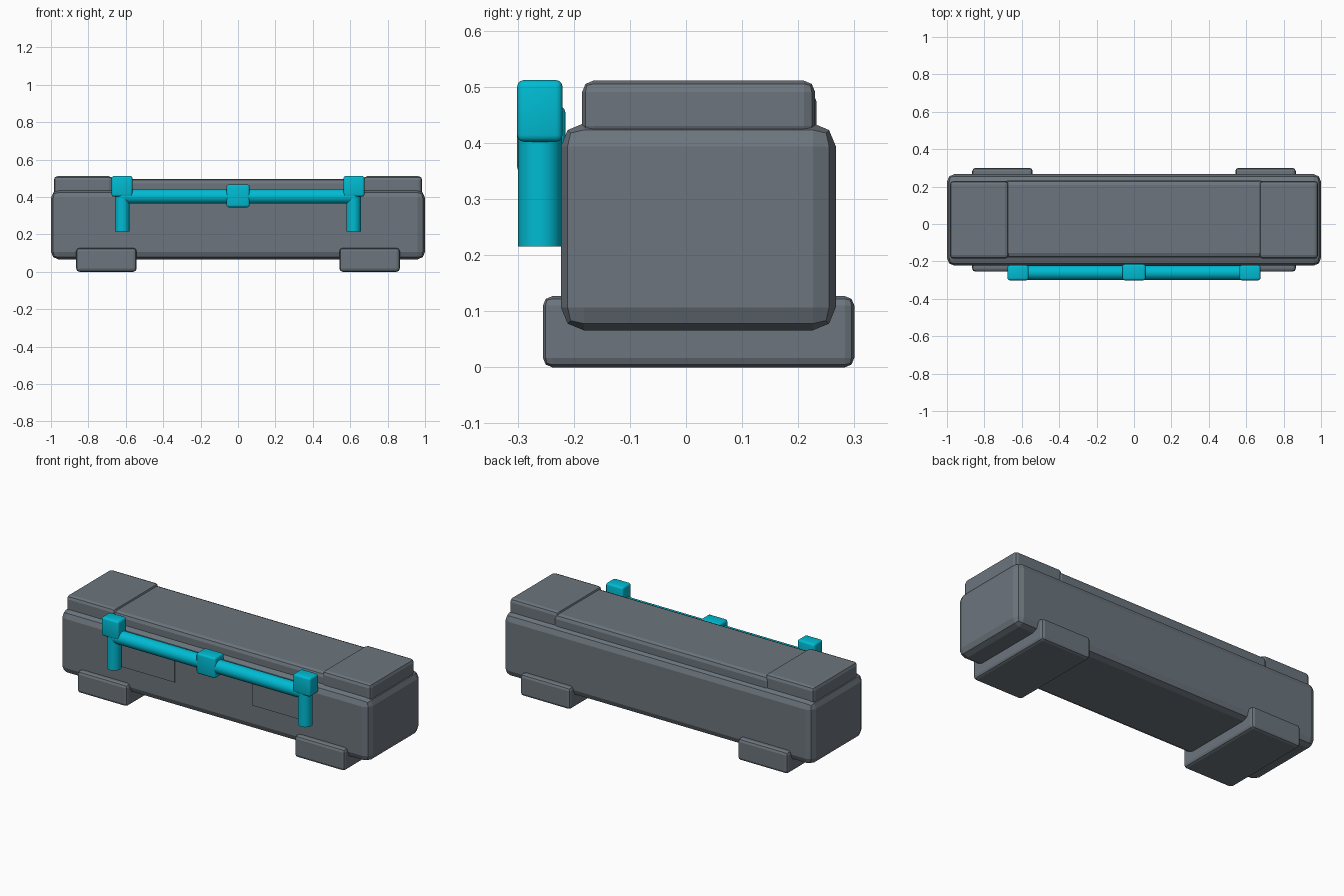
import bpy
import math

if "Cube" in bpy.data.objects:
    bpy.data.objects.remove(bpy.data.objects["Cube"])


def material(name, color):
    m = bpy.data.materials.new(name)
    m.diffuse_color = (*color, 1)
    m.use_nodes = True
    m.node_tree.nodes["Principled BSDF"].inputs["Base Color"].default_value = m.diffuse_color
    return m


GREY = material("slate grey", (0.150, 0.178, 0.205))
TEAL = material("bright teal", (0.0, 0.50, 0.65))


def box(name, x, y, z, mat, bevel=0.0, segments=2, smooth=False):
    """Box from (min, max) ranges, with optional rounded edges."""
    bpy.ops.mesh.primitive_cube_add(
        size=1, location=[(a + b) / 2 for a, b in (x, y, z)])
    ob = bpy.context.object
    ob.name = name
    ob.scale = [b - a for a, b in (x, y, z)]
    bpy.ops.object.transform_apply(location=False, rotation=False, scale=True)
    if bevel:
        mod = ob.modifiers.new("rounded edges", 'BEVEL')
        mod.width = bevel
        mod.segments = segments
        bpy.ops.object.modifier_apply(modifier=mod.name)
    if smooth:
        bpy.ops.object.shade_smooth_by_angle(angle=math.radians(35))
    ob.data.materials.append(mat)
    return ob


def tube(name, loc, length, rot, mat, radius=0.039):
    bpy.ops.mesh.primitive_cylinder_add(
        vertices=24, radius=radius, depth=length, location=loc, rotation=rot)
    ob = bpy.context.object
    ob.name = name
    bpy.ops.object.shade_smooth_by_angle(angle=math.radians(35))
    ob.data.materials.append(mat)
    return ob


def span(side, a, b):
    """Range between a and b, mirrored to the given side."""
    return tuple(sorted((side * a, side * b)))


# Main chest and lid
box("body", (-1, 1), (-0.223, 0.267), (0.066, 0.435), GREY, 0.041)
box("lid_centre", (-0.70, 0.70), (-0.18, 0.233), (0.38, 0.497), GREY, 0.024)

# Handle rail and its middle clasp
RAIL_Y, RAIL_Z = -0.26, 0.403
tube("handle_rail", (0, RAIL_Y, RAIL_Z), 1.236, (0, math.pi / 2, 0), TEAL)
box("handle_clasp", (-0.062, 0.062), (-0.301, -0.215), (0.345, 0.466),
    TEAL, 0.012, 3, True)

for side, label in ((-1, "left"), (1, "right")):
    # Raised lid ends, feet and thin front panels
    box(label + "_lid_end", span(side, 0.67, 0.985), (-0.185, 0.23),
        (0.41, 0.511), GREY, 0.02)
    box(label + "_foot", span(side, 0.542, 0.865), (-0.255, 0.30),
        (0, 0.127), GREY, 0.017)
    box(label + "_front_panel", span(side, 0.25, 0.61), (-0.229, -0.22),
        (0.215, 0.356), GREY)
    # Handle posts with corner blocks
    tube(label + "_handle_post", (side * 0.618, RAIL_Y, 0.317), 0.204,
         (0, 0, 0), TEAL)
    box(label + "_handle_corner", span(side, 0.564, 0.676), (-0.301, -0.22),
        (0.402, 0.512), TEAL, 0.012, 3, True)
